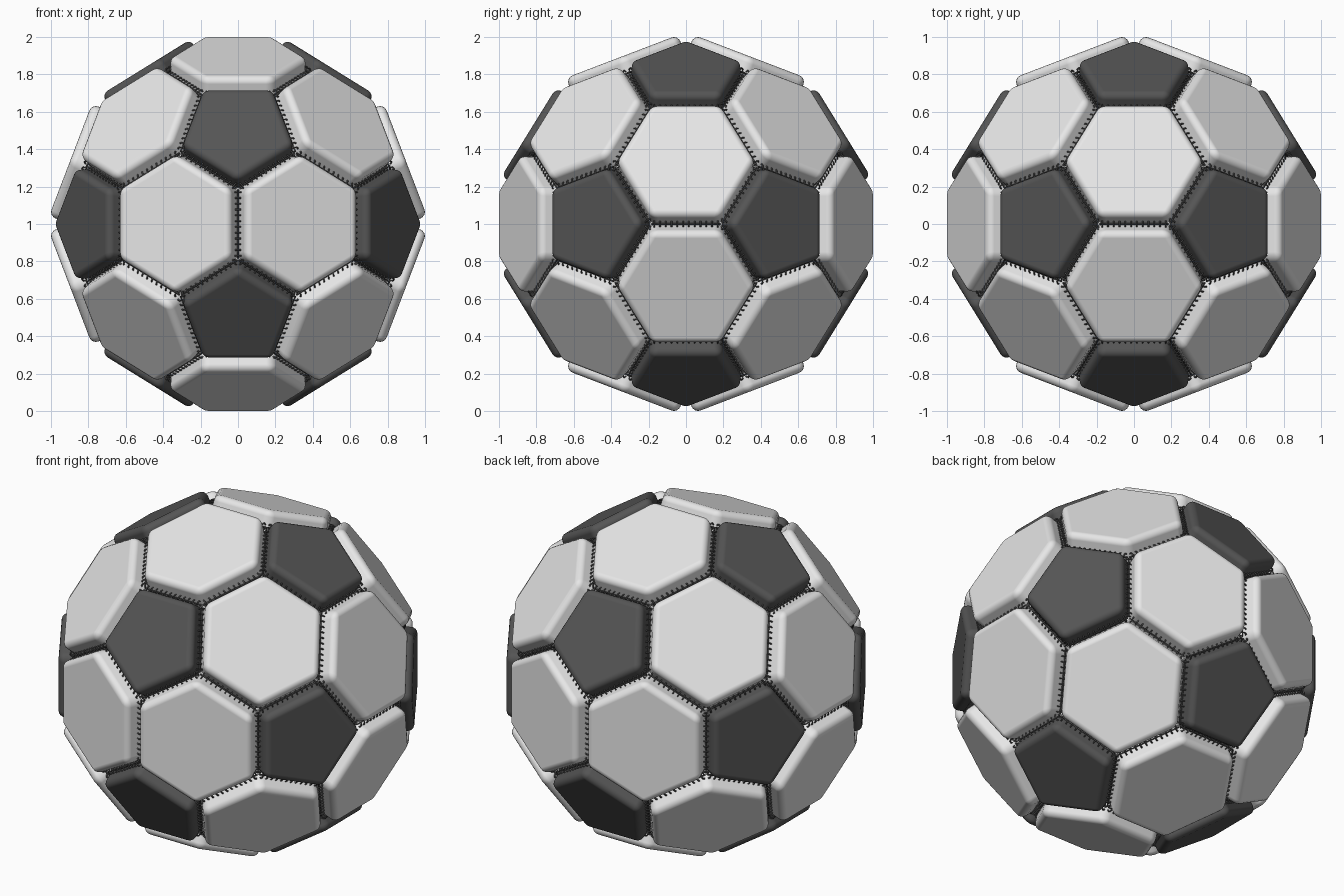
import bpy, bmesh, math
from mathutils import Vector

cube = bpy.data.objects.get("Cube")
if cube:
    bpy.data.objects.remove(cube, do_unlink=True)

EDGE = 0.37        # seam length
CENTRE = Vector((0, 0, 1))
PHI = (1 + math.sqrt(5)) / 2


def material(name, value):
    mat = bpy.data.materials.new(name)
    mat.use_nodes = True
    color = (value, value, value, 1)
    mat.diffuse_color = color
    mat.node_tree.nodes["Principled BSDF"].inputs["Base Color"].default_value = color
    return mat


def add_object(name, data, mat):
    obj = bpy.data.objects.new(name, data)
    obj.location = CENTRE
    data.materials.append(mat)
    bpy.context.collection.objects.link(obj)
    return obj


white = material("white leather", 0.8)
black = material("black leather", 0.09)
thread = material("dark grey thread", 0.1)

# Truncated icosahedron: cut each icosahedron edge into thirds
corners = []
for s in (-1, 1):
    for t in (-PHI, PHI):
        corners += [Vector((0, t, s)), Vector((s, 0, t)), Vector((t, s, 0))]
base = bmesh.new()
for a in corners:
    for b in corners:
        if 1.9 < (a - b).length < 2.1:
            base.verts.new((a * 2 + b) / 3 * (EDGE * 1.5))
bmesh.ops.convex_hull(base, input=base.verts)
bmesh.ops.dissolve_limit(base, angle_limit=0.02, verts=base.verts, edges=base.edges)
for f in base.faces:
    if f.normal.dot(f.calc_center_median()) < 0:
        f.normal_flip()
base.normal_update()


# Raised padded panels, one object per panel shape
def panels(name, sides, height, mat):
    bm = bmesh.new()
    for face in base.faces:
        if len(face.verts) != sides:
            continue
        low = [bm.verts.new(v.co) for v in face.verts]
        top = [bm.verts.new(v.co + face.normal * height) for v in face.verts]
        bm.faces.new(top)
        for i in range(sides):
            j = (i + 1) % sides
            bm.faces.new((low[i], low[j], top[j], top[i]))
    mesh = bpy.data.meshes.new(name)
    bm.to_mesh(mesh)
    bm.free()
    mesh.shade_smooth()
    obj = add_object(name, mesh, mat)
    bevel = obj.modifiers.new("rounded edges", "BEVEL")
    bevel.width = 0.036
    bevel.segments = 4
    bevel.limit_method = "ANGLE"
    bevel.harden_normals = True


panels("hexagon_panels", 6, 0.12, white)
panels("pentagon_panels", 5, 0.112, black)

# Stitches: a row of thread loops and a cord along every seam
stitches = bpy.data.curves.new("seam_stitches", "CURVE")
stitches.dimensions = "3D"
stitches.bevel_depth = 0.0045
stitches.bevel_resolution = 0


def thread_path(points, closed):
    spline = stitches.splines.new("POLY")
    spline.points.add(len(points) - 1)
    for p, co in zip(spline.points, points):
        p.co = (*co, 1)
    spline.use_cyclic_u = closed


LOOPS, STEPS, RADIUS = 12, 10, 0.02
for edge in base.edges:
    a, b = (v.co for v in edge.verts)
    out = (a + b).normalized()
    side = out.cross(b - a).normalized()
    lift = out * 0.027
    thread_path([a + lift, b + lift], False)
    for k in range(LOOPS):
        mid = a.lerp(b, (k + 0.5) / LOOPS) + lift
        ring = []
        for i in range(STEPS):
            ang = math.tau * i / STEPS
            ring.append(mid + (side * math.cos(ang) + out * math.sin(ang)) * RADIUS)
        thread_path(ring, True)
add_object("seam_stitches", stitches, thread)

# Inner ball that closes the seam corners
core = bpy.data.meshes.new("inner_core")
base.to_mesh(core)
base.free()
add_object("inner_core", core, white).scale = (0.995,) * 3
